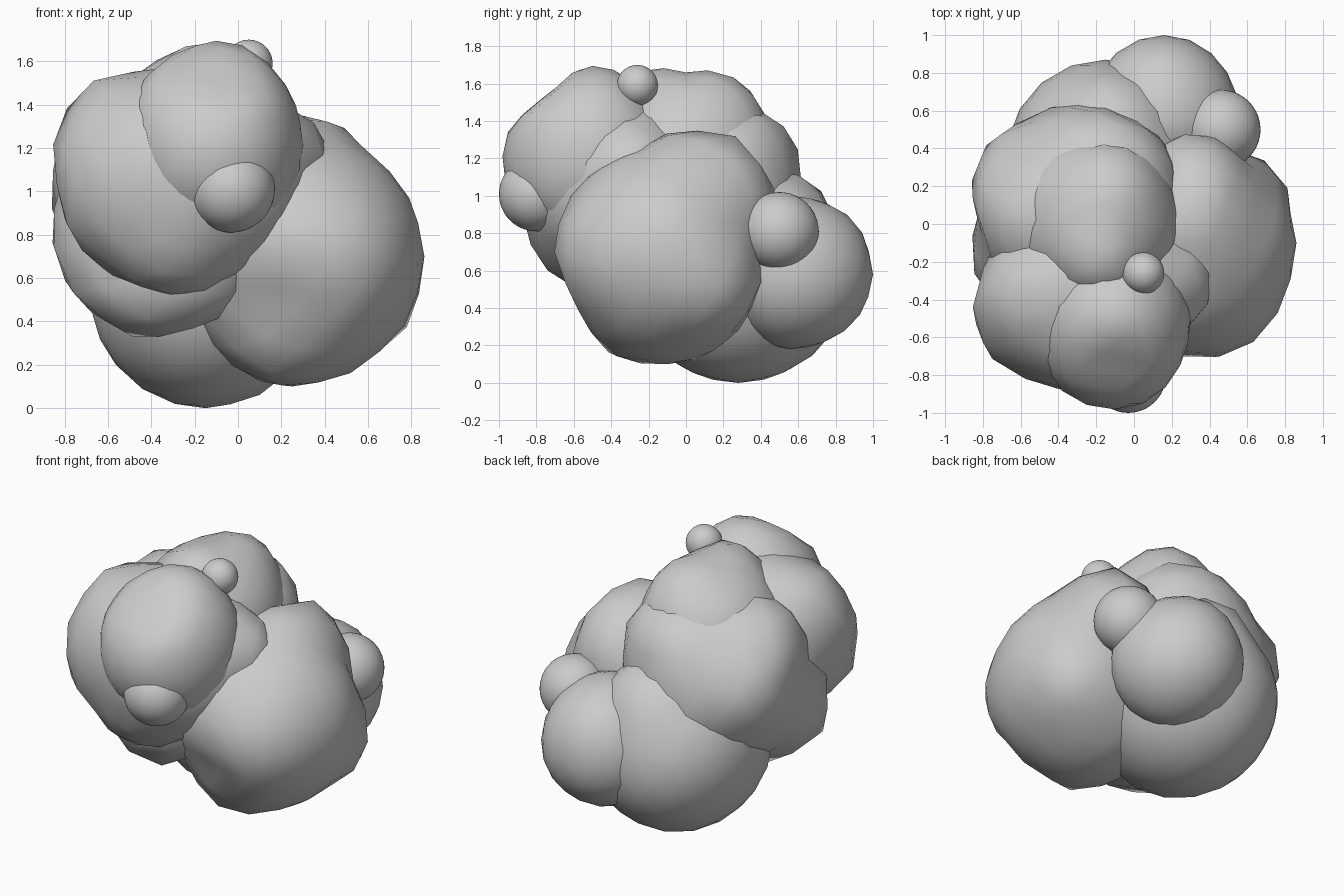
import bpy
import bmesh
from mathutils import Vector

grey = bpy.data.materials.new("stone_grey")
grey.diffuse_color = (0.6, 0.6, 0.6, 1)


def weight(a, b):
    return max(0.0, (a.dot(b) - 0.86) / 0.14)


def blob(name, centre, low, high, pulls=(), detail=3):
    """Rounded lump: separate reach per half axis, then skin drawn through given points."""
    c = Vector(centre)
    bm = bmesh.new()
    bmesh.ops.create_icosphere(bm, subdivisions=detail, radius=1)

    def reach(d):
        s = sum((d[i] / (high[i] if d[i] > 0 else low[i])) ** 2 for i in range(3))
        return s ** -0.5

    offsets = [Vector(p) - c for p in pulls]
    dirs = [o.normalized() for o in offsets]
    want = [o.length / reach(d) - 1 for o, d in zip(offsets, dirs)]
    gains = list(want)
    for _ in range(20):
        for i, d in enumerate(dirs):
            others = sum(g * weight(d, e) for j, (g, e) in enumerate(zip(gains, dirs)) if j != i)
            gains[i] = want[i] - others
    for v in bm.verts:
        d = v.co.normalized()
        scale = 1 + sum(g * weight(d, e) for g, e in zip(gains, dirs))
        v.co = c + d * reach(d) * scale
    for f in bm.faces:
        f.smooth = True
    mesh = bpy.data.meshes.new(name)
    bm.to_mesh(mesh)
    bm.free()
    mesh.materials.append(grey)
    ob = bpy.data.objects.new(name, mesh)
    bpy.context.collection.objects.link(ob)


def ball(name, centre, r):
    blob(name, centre, (r, r, r), (r, r, r), detail=4)


# Large lumps
blob("right_lump", (0.25, -0.10, 0.70), (0.52, 0.61, 0.60), (0.61, 0.54, 0.58),
     [(0.35, 0.43, 1.13), (0.61, -0.64, 0.70), (0.36, 0.11, 1.33), (0.35, -0.57, 1.05),
      (0.20, -0.46, 0.21), (0.15, -0.55, 0.46), (0.72, 0.28, 0.44), (0.25, -0.70, 0.77)])
blob("left_lump", (-0.25, 0.03, 0.92), (0.58, 0.62, 0.52), (0.54, 0.62, 0.57),
     [(-0.82, 0.35, 1.05), (-0.81, -0.30, 0.68), (-0.50, -0.38, 0.36),
      (-0.10, -0.58, 0.50), (-0.20, 0.49, 1.39), (-0.74, 0.05, 1.40),
      (0.12, 0.34, 1.36), (-0.62, -0.05, 0.48)])
blob("front_lump", (-0.22, -0.33, 1.03), (0.58, 0.57, 0.50), (0.56, 0.50, 0.54),
     [(-0.79, -0.66, 1.05), (-0.58, -0.36, 1.55), (0.42, -0.24, 1.19),
      (-0.30, -0.68, 0.55), (-0.40, -0.87, 1.10), (-0.78, -0.42, 1.40),
      (-0.45, -0.76, 1.38), (-0.66, -0.58, 0.70), (-0.80, -0.33, 1.00)])
blob("back_lump", (-0.15, 0.28, 0.56), (0.54, 0.60, 0.56), (0.55, 0.59, 0.56),
     [(-0.10, 0.64, 1.10), (-0.52, 0.72, 0.55)])

# Medium lumps
blob("brow_lump", (-0.10, -0.50, 1.21), (0.45, 0.49, 0.48), (0.40, 0.40, 0.47),
     [(-0.10, -0.76, 1.53), (-0.05, -0.46, 1.69), (-0.10, -0.95, 1.36), (-0.08, -0.80, 0.85)])
blob("crown_lump", (-0.17, 0.00, 1.20), (0.47, 0.45, 0.45), (0.41, 0.49, 0.46),
     [(-0.05, 0.26, 1.62), (-0.18, -0.30, 1.64), (-0.42, 0.00, 1.58)])
blob("tail_lump", (0.16, 0.56, 0.58), (0.41, 0.35, 0.40), (0.40, 0.44, 0.42),
     [(0.12, 0.87, 0.89)])

# Small round balls
ball("front_ball", (-0.03, -0.80, 1.01), 0.20)
ball("top_ball", (0.05, -0.26, 1.59), 0.11)
ball("side_ball", (0.46, 0.50, 0.81), 0.21)
